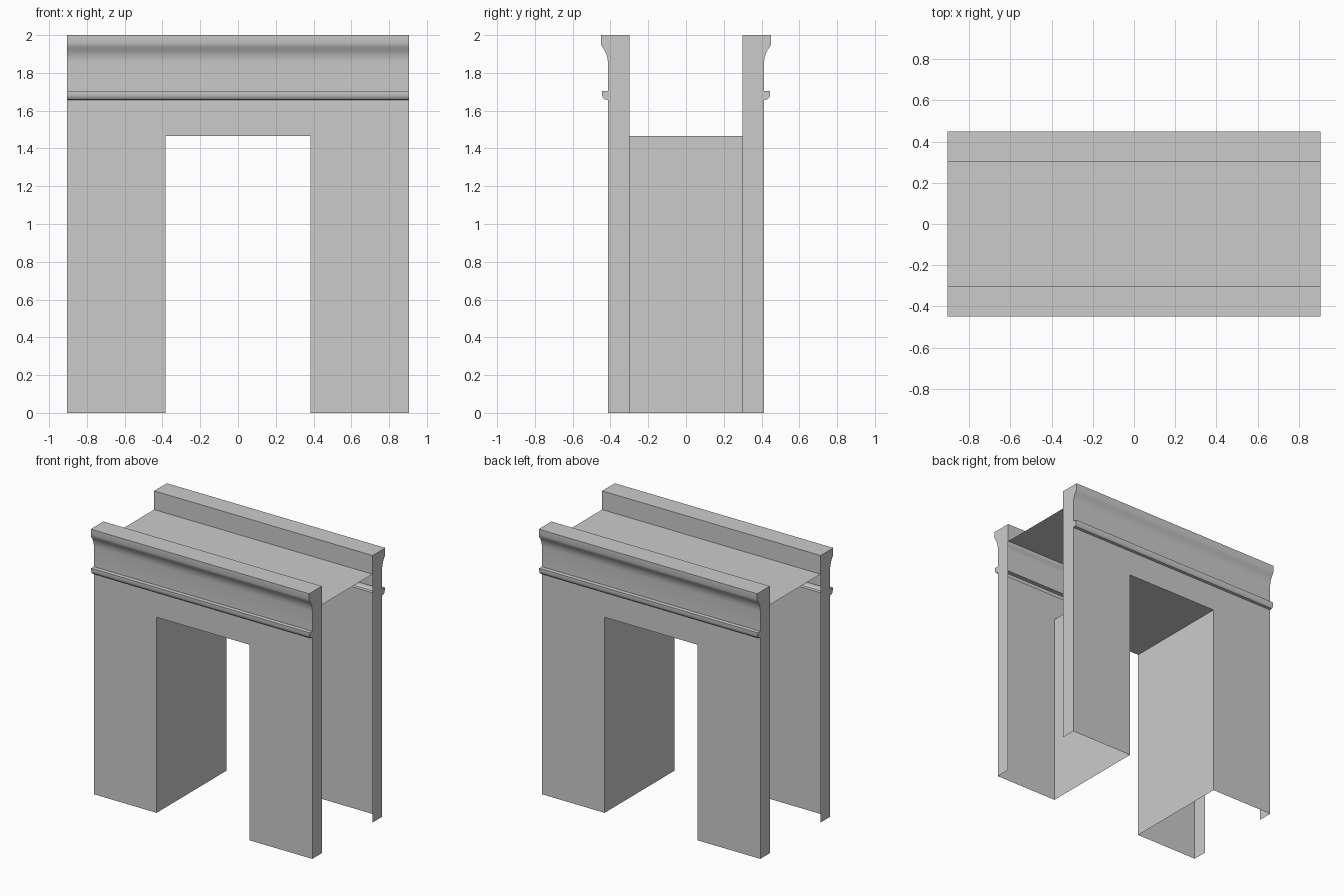
import bpy, bmesh, math

if "Cube" in bpy.data.objects:
    bpy.data.objects.remove(bpy.data.objects["Cube"])

W = 0.905             # half length of the gate
WALL, INNER = 0.413, 0.30   # outer wall face and inner parapet face (distance from y = 0)
OPEN_X, OPEN_Z = 0.385, 1.465
DECK_Z = 1.86


def finish(name, bm, mirror_y=False):
    mesh = bpy.data.meshes.new(name)
    bm.to_mesh(mesh)
    bm.free()
    ob = bpy.data.objects.new(name, mesh)
    bpy.context.collection.objects.link(ob)
    bpy.ops.object.select_all(action='DESELECT')
    ob.select_set(True)
    bpy.context.view_layer.objects.active = ob
    bpy.ops.object.shade_smooth_by_angle(angle=math.radians(35))
    if mirror_y:
        mod = ob.modifiers.new("mirror", 'MIRROR')
        mod.use_axis = (False, True, False)
        mod.use_mirror_merge = False
    return ob


def strip(bm, a, b):
    """Quads joining two rows of vertices."""
    for i in range(len(a) - 1):
        bm.faces.new((a[i], a[i + 1], b[i + 1], b[i]))


# Facade: parapet, cornice and string moulding swept along x, mirrored to the back
profile = [
    (-INNER, DECK_Z), (-INNER, 2.0), (-0.45, 2.0), (-0.45, 1.955),
    (-0.445, 1.94), (-0.432, 1.922), (-0.422, 1.90), (-0.416, 1.88), (-WALL, 1.855),
    (-WALL, 1.705), (-0.445, 1.705), (-0.445, 1.685), (-0.441, 1.67),
    (-0.432, 1.66), (-WALL, 1.657),
]
bm = bmesh.new()
left = [bm.verts.new((-W, y, z)) for y, z in profile]
right = [bm.verts.new((W, y, z)) for y, z in profile]
strip(bm, left, right)

# Wall face with the gateway opening
wall = [bm.verts.new((x, -WALL, z)) for x, z in (
    (-W, 0), (-OPEN_X, 0), (-OPEN_X, OPEN_Z), (OPEN_X, OPEN_Z), (OPEN_X, 0), (W, 0))]
bm.faces.new([left[-1]] + wall + [right[-1]])

# End returns, open on the inside
foot_l = bm.verts.new((-W, -INNER, 0))
foot_r = bm.verts.new((W, -INNER, 0))
bm.faces.new(right + [wall[-1], foot_r])
bm.faces.new(list(reversed(left + [wall[0], foot_l])))
finish("facade", bm, mirror_y=True)

# Passage lining: two sides and ceiling
bm = bmesh.new()
path = [(-OPEN_X, 0), (-OPEN_X, OPEN_Z), (OPEN_X, OPEN_Z), (OPEN_X, 0)]
front = [bm.verts.new((x, -WALL, z)) for x, z in path]
back = [bm.verts.new((x, WALL, z)) for x, z in path]
strip(bm, back, front)
finish("passage_lining", bm)

# Walkway deck between the parapets
bm = bmesh.new()
bm.faces.new([bm.verts.new((x, y, DECK_Z)) for x, y in (
    (-W, -INNER), (W, -INNER), (W, INNER), (-W, INNER))])
finish("walkway_deck", bm)
